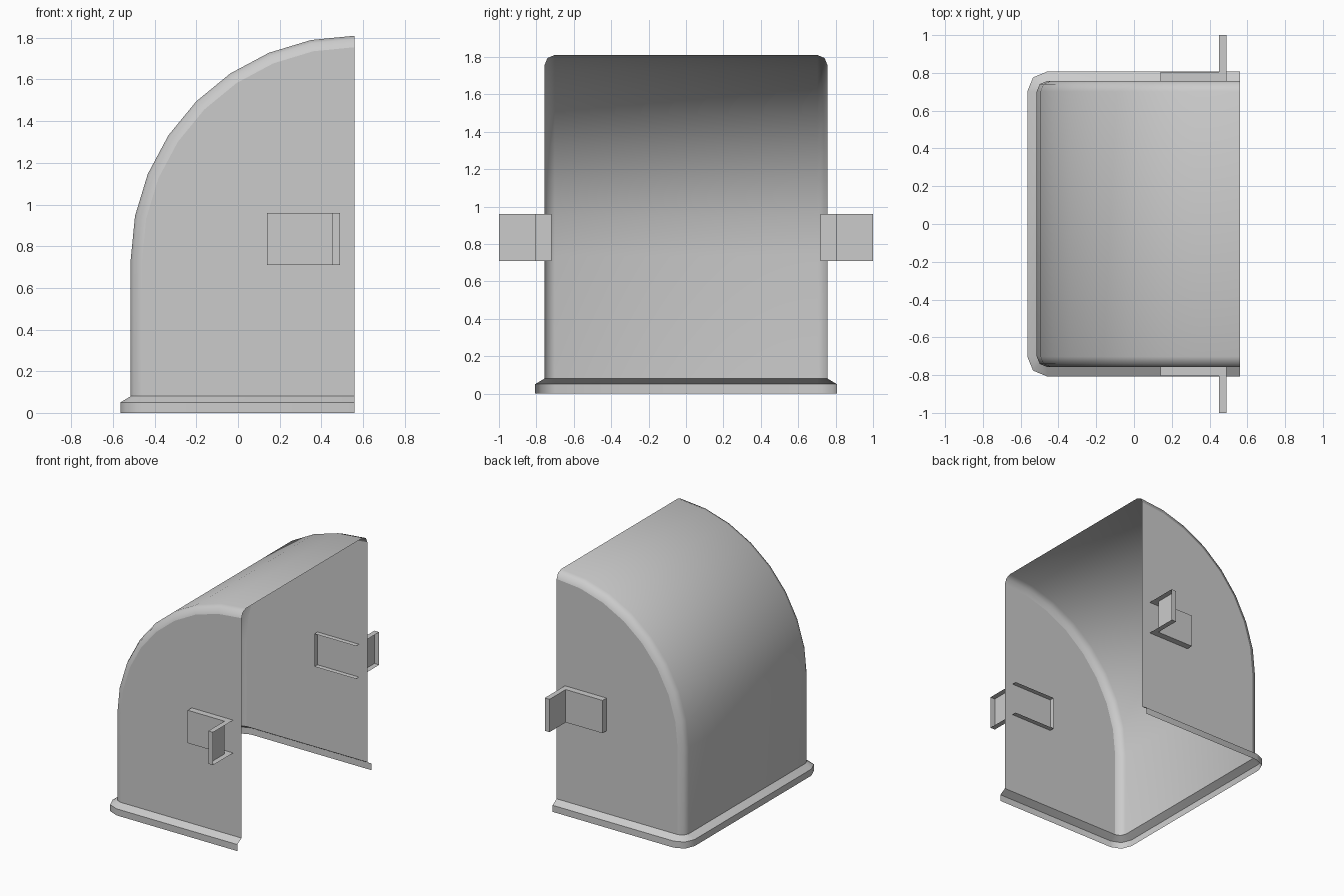
import bpy, bmesh
from math import sin, cos, pi, radians

cube = bpy.data.objects.get("Cube")
if cube:
    bpy.data.objects.remove(cube, do_unlink=True)

grey = bpy.data.materials.new("light_grey")
grey.use_nodes = True
grey.diffuse_color = (0.6, 0.6, 0.6, 1)
grey.node_tree.nodes["Principled BSDF"].inputs["Base Color"].default_value = (0.6, 0.6, 0.6, 1)

OPEN_X = 0.56        # open side of the hood
ARC_Z = 0.735        # height where the curve starts
RADIUS = 1.075       # radius of the curved back
ROUND = 0.055        # rounding between back and side walls
HALF_Y = 0.757       # half width over the side walls
LIP = 0.05           # how far the base lip sticks out
STEPS = 8


def finish(name, bm):
    """Turn a bmesh into a named grey object with sharp creases."""
    bmesh.ops.remove_doubles(bm, verts=bm.verts, dist=0.0001)
    bm.normal_update()
    for e in bm.edges:
        e.smooth = len(e.link_faces) == 2 and e.calc_face_angle(0) < radians(50)
    mesh = bpy.data.meshes.new(name)
    bm.to_mesh(mesh)
    bm.free()
    mesh.materials.append(grey)
    obj = bpy.data.objects.new(name, mesh)
    bpy.context.collection.objects.link(obj)
    return obj


def add_grid(bm, rows, smooth):
    """Skin a list of point rows; the first row is the lowest."""
    grid = [[bm.verts.new(p) for p in row] for row in rows]
    for low, high in zip(grid, grid[1:]):
        for i in range(len(low) - 1):
            f = bm.faces.new((low[i], high[i], high[i + 1], low[i + 1]))
            f.smooth = smooth
    return grid


def corner_columns(extra=0.0):
    """Radius and y of each column from the front wall round to the rear wall."""
    quarter = [(RADIUS - ROUND + (ROUND + extra) * cos(a),
                HALF_Y - ROUND + (ROUND + extra) * sin(a))
               for a in (pi / 2, pi / 4, 0)]
    return [(r, -y) for r, y in quarter] + quarter[::-1]


# Hood: curved back with rounded edges, closed by two flat side walls
bm = bmesh.new()
columns = corner_columns()
rows = [[(OPEN_X - r, y, 0.08) for r, y in columns]]
for k in range(STEPS + 1):
    t = k / STEPS * pi / 2
    rows.append([(OPEN_X - r * cos(t), y, ARC_Z + r * sin(t)) for r, y in columns])
grid = add_grid(bm, rows, True)
for side in (0, -1):
    edge = [row[side] for row in grid]
    foot = bm.verts.new((OPEN_X, edge[0].co.y, 0.08))
    loop = edge + [foot]
    bm.faces.new(loop if side == 0 else loop[::-1])
finish("hood", bm)

# Base lip: upright band and sloping shoulder around three sides
bm = bmesh.new()
rows = []
for z, extra in ((0, LIP), (0.05, LIP), (0.08, 0)):
    row = [(OPEN_X - r, y, z) for r, y in corner_columns(extra)]
    ends = [(OPEN_X, row[i][1], z) for i in (0, -1)]
    rows.append([ends[0]] + row + [ends[1]])
add_grid(bm, rows, True)
finish("base_lip", bm)


# Mounting tabs: L-shaped clips, open towards the inside and the open side
def mounting_tab(name, side):
    outline = [(0.14, 0.72), (0.14, 0.805), (0.45, 0.805), (0.45, 1.0), (0.49, 1.0)]
    inner = (0.49, 0.72)
    bm = bmesh.new()
    add_grid(bm, [[(x, side * y, z) for x, y in outline] for z in (0.71, 0.96)], False)
    for z in (0.71, 0.96):
        bm.faces.new([bm.verts.new((x, side * y, z)) for x, y in outline + [inner]])
    bmesh.ops.remove_doubles(bm, verts=bm.verts, dist=0.0001)
    bmesh.ops.recalc_face_normals(bm, faces=bm.faces)
    finish(name, bm)


mounting_tab("front_tab", -1)
mounting_tab("rear_tab", 1)
